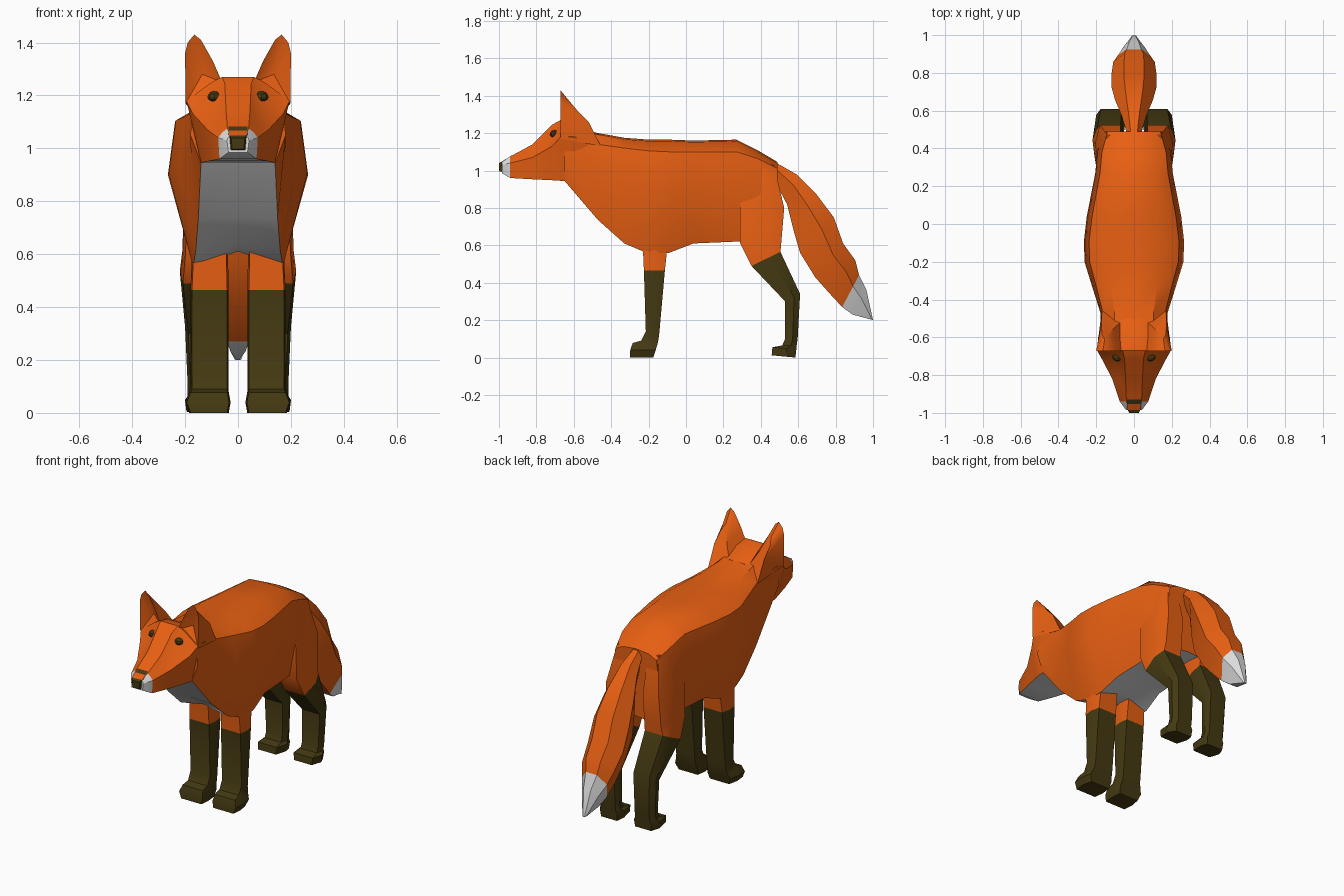
import bpy, bmesh, math
from mathutils import Vector


def material(name, rgb):
    m = bpy.data.materials.new(name)
    m.diffuse_color = (*rgb, 1)
    return m


MATS = [material("orange fur", (0.80, 0.115, 0.006)),
        material("white fur", (0.72, 0.72, 0.72)),
        material("dark brown", (0.058, 0.041, 0.006))]
ORANGE, WHITE, DARK = 0, 1, 2


def finish(bm, name, angle=30):
    bmesh.ops.recalc_face_normals(bm, faces=bm.faces)
    me = bpy.data.meshes.new(name)
    bm.to_mesh(me)
    bm.free()
    ob = bpy.data.objects.new(name, me)
    bpy.context.collection.objects.link(ob)
    for m in MATS:
        me.materials.append(m)
    bpy.ops.object.select_all(action='DESELECT')
    bpy.context.view_layer.objects.active = ob
    ob.select_set(True)
    bpy.ops.object.shade_smooth_by_angle(angle=math.radians(angle))
    return ob


def loft(name, rings, rule, ends=(0, 0), dimple=None):
    """Skin rings of points; rule(segment, side) gives the material."""
    bm = bmesh.new()
    vs = [[bm.verts.new(p) for p in r] for r in rings]
    n = len(rings[0])
    for i in range(len(vs) - 1):
        for j in range(n):
            k = (j + 1) % n
            f = bm.faces.new((vs[i][j], vs[i][k], vs[i + 1][k], vs[i + 1][j]))
            f.material_index = rule(i, j)
    first = bm.faces.new(vs[0])
    last = bm.faces.new(vs[-1][::-1])
    first.material_index, last.material_index = ends
    if dimple:
        r = bmesh.ops.poke(bm, faces=[first])
        r["verts"][0].co = Vector(dimple)
    return finish(bm, name)


def mirror(half):
    """Complete a half ring across x = 0."""
    return half + [(-x, y, z) for x, y, z in reversed(half) if x > 1e-6]


# body: y, top z, shoulder x/z, flank x/z, belly edge x/z, belly centre z
BODY = [(-.65, 1.24, .17, 1.16, .18, 1.05, .14, .945, .945),
        (-.47, 1.20, .165, 1.14, .178, .98, .15, .735, .74),
        (-.33, 1.175, .20, 1.12, .222, .93, .16, .61, .64),
        (-.20, 1.165, .235, 1.105, .262, .905, .17, .555, .61),
        (-.09, 1.165, .238, 1.10, .265, .90, .17, .56, .61),
        (.04, 1.16, .222, 1.10, .25, .90, .155, .61, .63),
        (.27, 1.165, .18, 1.10, .205, .90, .15, .62, .63),
        (.38, 1.11, .17, 1.065, .195, .88, .14, .62, .63),
        (.49, 1.045, .14, 1.01, .165, .85, .11, .62, .63)]
rings = [mirror([(0, y, zt), (.62 * a, y, zt - .008), (a, y, zs), (w, y, zm),
                 (b, y, zb), (0, y, zc)])
         for y, zt, a, zs, w, zm, b, zb, zc in BODY]
loft("body", rings, lambda i, j: WHITE if j in (4, 5) else ORANGE)

# head: y, crown x/z, brow x/z, cheek x/z, jaw x/z
HEAD = [(-.50, .05, 1.205, .09, 1.19, .165, 1.14, .13, .90),
        (-.60, .06, 1.255, .11, 1.24, .19, 1.18, .14, .945),
        (-.67, .06, 1.27, .10, 1.25, .195, 1.18, .14, .945),
        (-.715, .05, 1.245, .09, 1.18, .17, 1.13, .13, .948),
        (-.82, .045, 1.14, .075, 1.105, .115, 1.07, .105, .953),
        (-.94, .04, 1.075, .06, 1.06, .075, 1.04, .07, .96),
        (-.985, .03, 1.048, .038, 1.04, .042, 1.03, .036, .985)]
rings = [mirror([(h[k], h[0], h[k + 1]) for k in (1, 3, 5, 7)]) for h in HEAD]


def head_rule(i, j):
    return WHITE if j == 3 or (i == 5 and j != 7) else ORANGE


loft("head", rings, head_rule, (ORANGE, WHITE))

# nose wedge
NOSE = [(-.93, .036, 1.082, 1.0), (-.975, .036, 1.053, .99), (-1.0, .026, 1.04, .997)]
loft("nose", [mirror([(w, y, t), (w * .85, y, b)]) for y, w, t, b in NOSE],
     lambda i, j: DARK, (DARK, DARK))

# tail: top y/z, bottom y/z, half width
TAIL = [(.45, 1.06, .45, .99, .03), (.59, .98, .54, .82, .065),
        (.70, .87, .575, .68, .10), (.79, .75, .61, .56, .12),
        (.84, .61, .69, .43, .12), (.905, .52, .77, .34, .11),
        (.925, .44, .835, .27, .085), (.965, .36, .89, .23, .055),
        (1.0, .20, .985, .205, .012)]
rings = [mirror([(w * .45, ty, tz),
                 (w, .65 * ty + .35 * by, .65 * tz + .35 * bz),
                 (w * .5, by, bz)]) for ty, tz, by, bz, w in TAIL]
loft("tail", rings, lambda i, j: WHITE if i >= 6 else ORANGE, (ORANGE, WHITE))

# legs: front y/z, back y/z, inner x, outer x
FRONT_LEG = [(-.235, .68, -.09, .68, .04, .17), (-.225, .465, -.113, .465, .035, .18),
             (-.215, .14, -.14, .16, .035, .18), (-.24, .09, -.145, .11, .035, .18),
             (-.285, .078, -.15, .08, .035, .185), (-.298, .04, -.162, .04, .028, .2),
             (-.30, 0, -.175, 0, .035, .185)]
HIND_LEG = [(.30, 1.04, .47, 1.03, .06, .165), (.29, .80, .525, .80, .06, .205),
            (.29, .61, .51, .62, .06, .21), (.35, .49, .505, .565, .06, .22),
            (.53, .30, .61, .34, .055, .20), (.53, .10, .597, .10, .055, .19),
            (.515, .065, .592, .065, .055, .19), (.462, .055, .59, .045, .045, .2),
            (.458, .012, .585, 0, .05, .195)]


def leg(name, table, s, dark_from, mid, inset):
    rings = []
    for yf, zf, yb, zb, xi, xo in table:
        ym, zm = yf + (yb - yf) * mid, zf + (zb - zf) * mid
        rings.append([(s * (xi + inset), yf, zf), (s * (xo - inset), yf, zf),
                      (s * xo, ym, zm), (s * (xo - 2 * inset), yb, zb),
                      (s * (xi + inset), yb, zb), (s * xi, ym, zm)])
    loft(name, rings, lambda i, j: DARK if i >= dark_from else ORANGE, (ORANGE, DARK))


# ears: a front outline skinned back to the neck, with a hollow front
EAR_FRONT = [(.198, 1.17), (.2, 1.36), (.19, 1.40), (.165, 1.43),
             (.14, 1.41), (.095, 1.33), (.06, 1.25)]
EAR_BACK = [(.17, -.455, 1.13), (.172, -.52, 1.26), (.17, -.58, 1.32), (.155, -.61, 1.355),
            (.14, -.59, 1.33), (.105, -.55, 1.265), (.065, -.515, 1.19)]

for s, side in ((1, "right"), (-1, "left")):
    leg("front_leg_" + side, FRONT_LEG, s, 1, .5, .006)
    leg("hind_leg_" + side, HIND_LEG, s, 3, .6, .012)
    loft("ear_" + side, [[(s * x, -.672, z) for x, z in EAR_FRONT],
                         [(s * x, y, z) for x, y, z in EAR_BACK]],
         lambda i, j: ORANGE, dimple=(s * .135, -.63, 1.28))
    # eye
    bm = bmesh.new()
    bmesh.ops.create_uvsphere(bm, u_segments=8, v_segments=6, radius=1)
    for v in bm.verts:
        v.co = Vector((v.co.x * .027 + s * .088, v.co.y * .025 - .703, v.co.z * .021 + 1.195))
    for f in bm.faces:
        f.material_index = DARK
    finish(bm, "eye_" + side)
